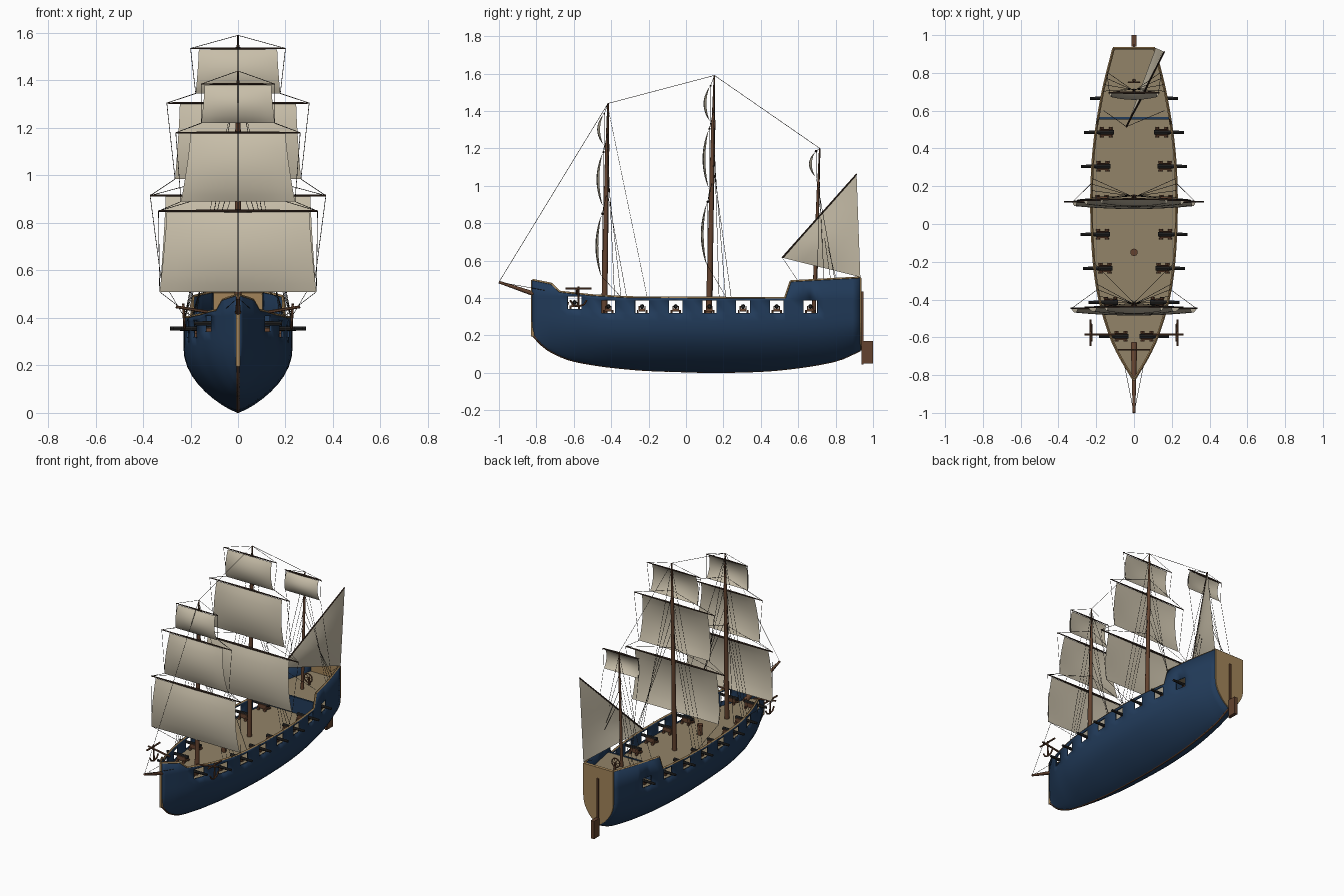
import bpy, bmesh, math
from mathutils import Vector as V, Matrix

if "Cube" in bpy.data.objects:
    bpy.data.objects.remove(bpy.data.objects["Cube"])


def mat(name, col):
    m = bpy.data.materials.new(name)
    m.diffuse_color = (*col, 1)
    m.use_nodes = True
    m.node_tree.nodes["Principled BSDF"].inputs["Base Color"].default_value = m.diffuse_color
    return m


BLUE = mat("navy paint", (0.016, 0.045, 0.105))
TAN = mat("tan trim", (0.36, 0.23, 0.10))
DECK = mat("deck planks", (0.29, 0.23, 0.14))
WOOD = mat("brown wood", (0.125, 0.055, 0.028))
SPAR = mat("dark spar", (0.05, 0.028, 0.018))
SAIL = mat("canvas", (0.58, 0.52, 0.40))
IRON = mat("iron", (0.02, 0.02, 0.02))
ROPE = mat("rope", (0.035, 0.03, 0.025))


def obj(name, bm, m, smooth=False):
    me = bpy.data.meshes.new(name)
    bm.to_mesh(me)
    bm.free()
    me.materials.append(m)
    o = bpy.data.objects.new(name, me)
    bpy.context.collection.objects.link(o)
    if smooth:
        bpy.context.view_layer.objects.active = o
        o.select_set(True)
        bpy.ops.object.shade_smooth_by_angle(angle=math.radians(40))
        o.select_set(False)
    return o


def rods(name, segs, m, sides=8):
    """Tapered round bars, each (start, end, start radius, end radius)."""
    bm = bmesh.new()
    for a, b, r1, r2 in segs:
        a, b = V(a), V(b)
        d = b - a
        M = Matrix.Translation((a + b) / 2) @ d.to_track_quat('Z', 'Y').to_matrix().to_4x4()
        bmesh.ops.create_cone(bm, cap_ends=True, segments=sides, radius1=r1,
                              radius2=r2, depth=d.length, matrix=M)
    return obj(name, bm, m, sides > 5)


def boxes(name, items, m):
    """Boxes, each (centre, size)."""
    bm = bmesh.new()
    for c, s in items:
        bmesh.ops.create_cube(bm, size=1, matrix=Matrix.Translation(c) @ Matrix.Diagonal((*s, 1)))
    return obj(name, bm, m)


def chain(pts, r):
    return [(a, b, r, r) for a, b in zip(pts, pts[1:])]


def interp(tab, y, curve=True):
    y = min(max(y, tab[0][0]), tab[-1][0])
    i = next(k for k in range(len(tab) - 1) if y <= tab[k + 1][0])
    (x0, a), (x1, b) = tab[i], tab[i + 1]
    t = (y - x0) / (x1 - x0)
    if not curve:
        return a + (b - a) * t
    slope = lambda k: ((tab[min(k + 1, len(tab) - 1)][1] - tab[max(k - 1, 0)][1]) /
                       (tab[min(k + 1, len(tab) - 1)][0] - tab[max(k - 1, 0)][0]))
    h, t2, t3 = x1 - x0, t * t, t * t * t
    return ((2*t3 - 3*t2 + 1) * a + (t3 - 2*t2 + t) * h * slope(i)
            + (3*t2 - 2*t3) * b + (t3 - t2) * h * slope(i + 1))


# Hull lines: half beam, keel height, rail height along the length
BEAM = [(-.82, .004), (-.7, .075), (-.6, .122), (-.4, .182), (-.2, .212), (.1, .225),
        (.4, .212), (.7, .165), (.93, .108)]
KEEL = [(-.82, .2), (-.74, .125), (-.6, .065), (-.3, .022), (0, .008), (.2, .005),
        (.5, .018), (.8, .065), (.93, .12)]
RAIL = [(-.82, .495), (-.72, .475), (-.675, .432), (-.5, .413), (-.3, .402), (.53, .398),
        (.56, .488), (.93, .508)]
PORTS = [-.595 + .18 * i for i in range(8)]
port_low = lambda y: .32 + .022 * min(max((-.45 - y) / .1, 0), 1)
rail = lambda y: interp(RAIL, y, False)


def half(y, z):
    k = interp(KEEL, y)
    t = min(max((z - k) / ((port_low(y) - k) * .85), 0), 1)
    return interp(BEAM, y) * max(1 - (1 - t) ** 2, 0) ** .85


ys = sorted({round(p + d, 4) for p in PORTS for d in (-.037, 0, .037)} |
            {-.82, -.8, -.77, -.74, -.72, -.675, -.5, -.325, -.145, .035, .21, .39, .53, .56,
             .74, .79, .84, .89, .93})


def levels(y):
    k, p = interp(KEEL, y), port_low(y)
    return [k + (p - k) * (j / 10) ** 1.4 for j in range(11)] + [p + .066, rail(y)]


# Hull shell with open gun ports
bm = bmesh.new()
rings = []
for y in ys:
    L = levels(y)
    pts = [(half(y, z), y, z) for z in L[:0:-1]] + [(0, y, L[0])] + [(-half(y, z), y, z) for z in L[1:]]
    rings.append([bm.verts.new(p) for p in pts])
n = len(rings[0])
for i in range(len(ys) - 1):
    mid = (ys[i] + ys[i + 1]) / 2
    port = any(abs(mid - p) < .037 for p in PORTS)
    for j in range(n - 1):
        if not (port and j in (1, n - 3)):
            bm.faces.new((rings[i][j], rings[i][j+1], rings[i+1][j+1], rings[i+1][j]))
hull = obj("hull", bm, BLUE, True)
sol = hull.modifiers.new("planking", 'SOLIDIFY')
sol.thickness, sol.offset = .01, 0

# Transom plate
bm = bmesh.new()
L = levels(.93)
out = [(half(.93, z) + .004, z) for z in L[:0:-1]] + [(0, L[0])] + [(-half(.93, z) - .004, z) for z in L[1:]]
f = bm.faces.new([bm.verts.new((x, .926, z)) for x, z in out])
g = bmesh.ops.extrude_face_region(bm, geom=[f])
bmesh.ops.translate(bm, vec=(0, .012, 0), verts=[v for v in g['geom'] if isinstance(v, bmesh.types.BMVert)])
bmesh.ops.recalc_face_normals(bm, faces=bm.faces)
obj("transom", bm, TAN)

# Cap rail, stem and keel
for s, side in ((1, "right"), (-1, "left")):
    rods(side + "_cap_rail", chain([(s * half(y, rail(y)), y, rail(y)) for y in ys], .007), TAN, 4)
rods("stern_rail", [((-.108, .93, .508), (.108, .93, .508), .007, .007)], TAN, 4)
boxes("stem", [((0, -.82, .345), (.016, .016, .3))], TAN)
rods("keel", chain([(0, y, interp(KEEL, y) + .002) for y in ys], .008), WOOD, 6)


# Decks follow the hull outline
def deck(name, z, y0, y1):
    bm = bmesh.new()
    prev = None
    for y in [v for v in ys if y0 <= v <= y1]:
        cur = [bm.verts.new((s * half(y, z), y, z)) for s in (-1, 1)]
        if prev:
            bm.faces.new((prev[0], prev[1], cur[1], cur[0]))
        prev = cur
    obj(name, bm, DECK)


deck("main_deck", .316, -.81, .93)
deck("quarter_deck", .42, .56, .93)
boxes("bulkhead", [((0, .56, .37), (.37, .012, .108))], BLUE)

# Rudder
boxes("rudder", [((0, .97, .11), (.024, .06, .12)), ((0, .943, .24), (.012, .012, .39))], WOOD)

# Cannons, one pair per port
wood, wheels, iron = [], [], []
for p in PORTS:
    w, z = half(p, .36), port_low(p)
    for s in (-1, 1):
        x = s * (w - .055)
        wood += [((x, p, z + .016), (.07, .034, .014)), ((x, p - .015, z + .027), (.06, .006, .02)),
                 ((x, p + .015, z + .027), (.06, .006, .02))]
        wheels += [((x + dx, p + e * .018, z + .007), (x + dx, p + e * .028, z + .007), .01, .01)
                   for dx in (-.024, .024) for e in (-1, 1)]
        iron += [((s * (w - .095), p, z + .035), (s * (w + .062), p, z + .035), .012, .008)]
boxes("cannon_carriages", wood, WOOD)
rods("cannon_wheels", wheels, WOOD)
rods("cannon_barrels", iron, IRON)

# Bowsprit, capstan, fore beam and steering wheel
rods("bowsprit", [((0, -.63, .36), (0, -1, .485), .018, .007)], WOOD, 10)
rods("capstan", [((0, -.15, .316), (0, -.15, .37), .015, .015), ((0, -.15, .37), (0, -.15, .385), .02, .02)], WOOD, 10)
rods("fore_beam", [((-.09, -.665, .42), (.09, -.665, .42), .005, .005)], WOOD, 6)
spoke = [(.03 * math.cos(a * math.pi / 6), .75, .468 + .03 * math.sin(a * math.pi / 6)) for a in range(13)]
rods("steering_wheel", chain(spoke, .004) + [(spoke[i], spoke[i + 6], .002, .002) for i in (0, 2, 4)] +
     [((0, .76, .42), (0, .76, .47), .008, .006)], WOOD, 6)

# Anchors on catheads
anchor = []
for s in (-1, 1):
    anchor += [((s * .10, -.585, .42), (s * .262, -.585, .447), .007, .006),
               ((s * .23, -.645, .45), (s * .23, -.505, .45), .006, .006),
               ((s * .23, -.575, .46), (s * .225, -.575, .355), .005, .006)]
    anchor += chain([(s * .225, -.575 + .045 * math.sin(a), .395 - .04 * math.cos(a))
                     for a in (-1.4, -.7, 0, .7, 1.4)], .005)
rods("anchors", anchor, WOOD, 6)

# Masts: name, foot y, head y, head z, sails (yard z, yard half, top half, foot half, foot z)
MASTS = [("fore", -.437, -.417, 1.44, [(.85, .335, .30, .33, .51), (1.18, .262, .20, .24, .89), (1.385, .155, .14, .155, 1.22)]),
         ("main", .122, .152, 1.59, [(.915, .37, .305, .325, .57), (1.305, .30, .245, .265, .985), (1.535, .20, .165, .178, 1.345)]),
         ("mizzen", .683, .715, 1.2, [(1.185, .135, .12, .13, 1.05)])]
ropes = []
line = lambda a, b: ropes.append((a, b, .0013, .0013))


def square_sail(name, y, zt, zb, wt, wb):
    bm = bmesh.new()
    N = 10
    G = [[bm.verts.new((lerp * (wt + (wb - wt) * v ** 1.3),
                        y - .034 * math.sin(math.pi * v) ** .8 * (.55 + .45 * (1 - lerp ** 2)),
                        zt + (zb - zt) * v))
          for lerp in [2 * i / N - 1 for i in range(N + 1)]] for v in [j / N for j in range(N + 1)]]
    for j in range(N):
        for i in range(N):
            bm.faces.new((G[j][i], G[j+1][i], G[j+1][i+1], G[j][i+1]))
    obj(name, bm, SAIL, True)


for name, y0, y1, top, sails in MASTS:
    big = 1 if top > 1.3 else .7
    at = lambda z: y0 + (y1 - y0) * (z - .316) / (top - .316)
    rods(name + "_mast", [((0, y0, .316), (0, at(top * .85), top * .85), .016 * big, .011 * big),
                          ((0, at(top * .85), top * .85), (0, y1, top), .009 * big, .004)], WOOD, 10)
    yards = []
    for k, (z, w, wt, wb, zb) in enumerate(sails):
        y = at(z) - .019
        square_sail(f"{name}_sail_{k + 1}", y - .004, z - .004, zb, wt, wb)
        r = (.0075, .006, .005)[k]
        for s in (-1, 1):
            yards.append(((0, y, z), (s * w, y, z), r, r * .5))
            line((s * w, y, z), (0, at(min(z + .1, top)), min(z + .1, top)))
            if k:
                pz, pw = sails[k - 1][:2]
                line((s * wb, y, zb), (s * pw, at(pz) - .019, pz))
                line((s * w, y, z), (s * wb, y, zb))
            else:
                ry = y + .1
                line((s * wb, y, zb), (s * half(ry, rail(ry)), ry, rail(ry)))
                line((s * w, y, z), (s * wb, y, zb))
    rods(name + "_yards", yards, SPAR, 8)
    # Shrouds fan aft to the rail
    for i, dy in enumerate((.0, .035, .07, .1) + ((.21,) if name == "fore" else ())):
        ry = y0 + .02 + dy
        hz = top - (.02, .2, .35, .45, .02)[i] * big
        for s in (-1, 1):
            line((0, at(hz), hz), (s * half(ry, rail(ry)), ry, rail(ry)))

# Lateen sail with its slanted yard
A, B, C = V((-.04, .515, .615)), V((.16, .912, 1.062)), V((.115, .932, .512))
bm = bmesh.new()
N = 8
rows = []
for j in range(N + 1):
    a, b = A.lerp(B, j / N), A.lerp(C, j / N)
    rows.append([bm.verts.new(a.lerp(b, i / j if j else 0) +
                              V((.02 * math.sin(math.pi * (i / j if j else 0)) * math.sin(math.pi * j / N), 0, 0)))
                 for i in range(j + 1)])
for j in range(N):
    for i in range(j + 1):
        bm.faces.new((rows[j][i], rows[j+1][i], rows[j+1][i+1]))
        if i < j:
            bm.faces.new((rows[j][i], rows[j+1][i+1], rows[j][i+1]))
obj("lateen_sail", bm, SAIL, True)
rods("lateen_yard", [(A, B, .005, .004)], SPAR, 8)
line(A, (-.16, .6, .49))
line(A, (.16, .6, .49))
line(C, (.1, .85, .5))

# Stays between the mastheads and bowsprit
heads = [(0, -1, .485), (0, -.417, 1.44), (0, .152, 1.59), (0, .715, 1.2)]
for a, b in zip(heads, heads[1:]):
    line(a, b)
for s in (-1, 1):
    line(heads[0], (s * .05, -.75, .44))
rods("rigging", ropes, ROPE, 4)
